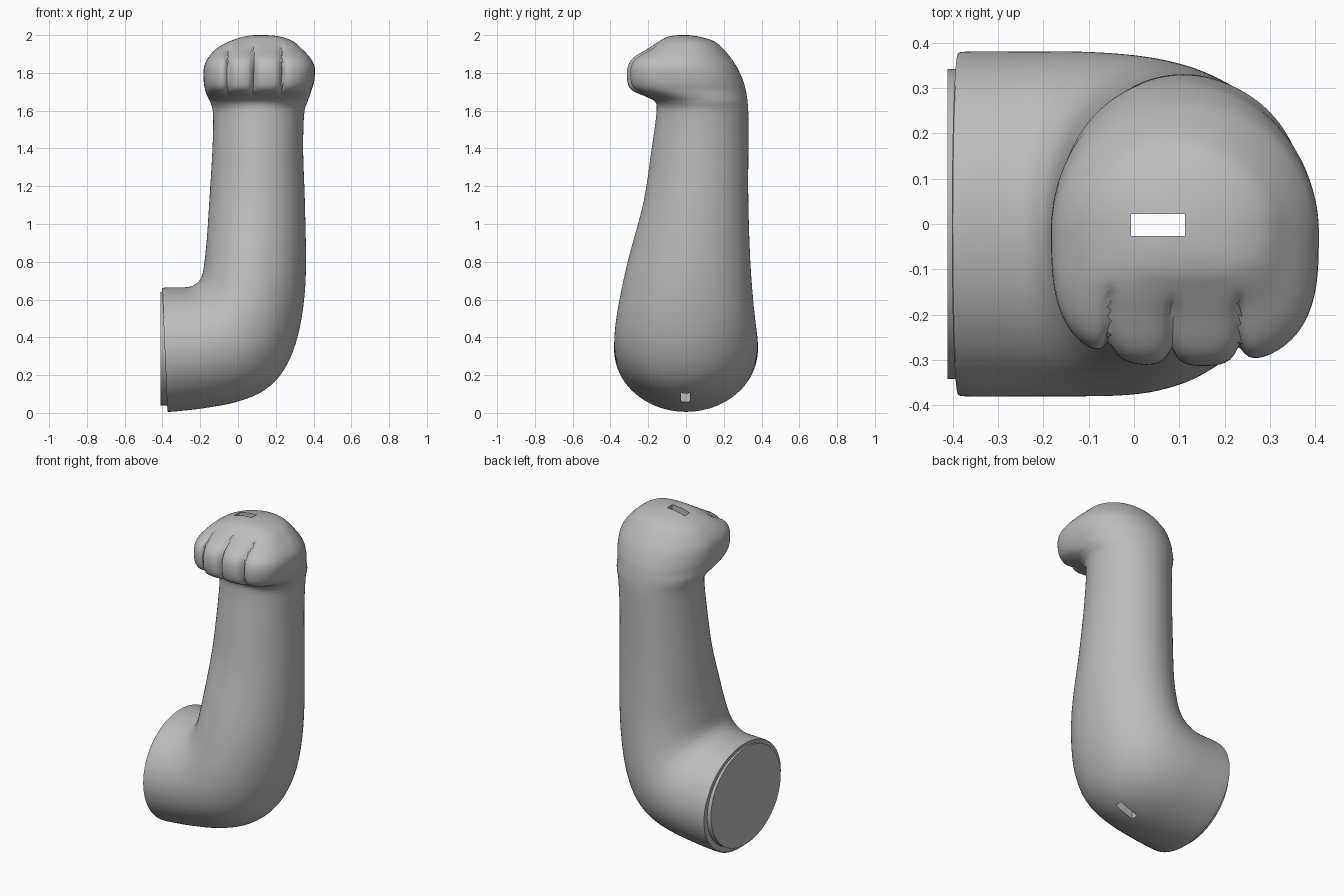
import bpy, bmesh, math
from mathutils import Vector

if "Cube" in bpy.data.objects:
    bpy.data.objects.remove(bpy.data.objects["Cube"])

SIDES = 192

grey = bpy.data.materials.new("plain grey")
grey.use_nodes = True
grey.diffuse_color = (0.5, 0.5, 0.5, 1)
grey.node_tree.nodes["Principled BSDF"].inputs["Base Color"].default_value = (0.5, 0.5, 0.5, 1)

# Arm sections: inner x, inner z, outer x, outer z, front y, back y
ARM = [
    (-.40, .655, -.37, .012, -.373, .373),
    (-.39, .663, -.355, .006, -.38, .38),
    (-.28, .665, -.18, .025, -.38, .38),
    (-.235, .675, 0, .06, -.38, .38),
    (-.205, .70, .14, .12, -.378, .375),
    (-.19, .73, .245, .23, -.37, .367),
    (-.18, .78, .32, .42, -.35, .355),
    (-.165, .92, .358, .70, -.305, .34),
    (-.15, 1.15, .355, 1.08, -.225, .33),
    (-.135, 1.4, .345, 1.38, -.183, .33),
]
# Fist sections: z, left x, right x, front y, back y
FIST = [
    (1.58, -.132, .35, -.157, .33),
    (1.645, -.147, .367, -.163, .326),
    (1.675, -.162, .378, -.215, .322),
    (1.71, -.174, .39, -.29, .316),
    (1.76, -.182, .404, -.312, .302),
    (1.83, -.18, .406, -.31, .27),
    (1.88, -.158, .382, -.28, .236),
    (1.93, -.112, .335, -.2, .195),
    (1.965, -.05, .295, -.145, .152),
    (1.985, .005, .25, -.112, .1),
    (1.996, .05, .2, -.075, .045),
    (2.0, .09, .15, -.035, .01),
]
GROOVES = (-.055, .083, .232)


def smoothstep(a, b, x):
    t = min(1, max(0, (x - a) / (b - a)))
    return t * t * (3 - 2 * t)


def ring(row):
    """Rounded section between an inner and an outer point."""
    ix, iz, ox, oz, yf, yb = row
    centre = Vector(((ix + ox) / 2, (yf + yb) / 2, (iz + oz) / 2))
    across = Vector(((ox - ix) / 2, 0, (oz - iz) / 2))
    depth = (yb - yf) / 2
    fist = smoothstep(1.6, 1.75, centre.z)
    points = []
    for k in range(SIDES):
        a = 2 * math.pi * k / SIDES
        c, s = math.cos(a), math.sin(a)
        n = 2 + 1.1 * fist if s < 0 else 2
        r = (abs(c) ** n + abs(s) ** n) ** (-1 / n)
        p = centre + across * (r * c)
        p.y += depth * r * s
        # Press the gaps between the fingers into the front of the fist
        mask = smoothstep(1.66, 1.72, p.z) * (1 - smoothstep(1.9, 1.965, p.z))
        mask *= smoothstep(.08, .16, -p.y)
        p.y += mask * sum(.042 * math.exp(-abs(p.x - g) / .016) for g in GROOVES)
        points.append(p)
    return points


def smooth_rows(rows, steps):
    """Catmull-Rom interpolation of the section rows."""
    out = []
    for i in range(len(rows) - 1):
        four = [rows[min(max(i + d, 0), len(rows) - 1)] for d in (-1, 0, 1, 2)]
        for j in range(steps):
            t = j / steps
            out.append([q + t / 2 * (r - p + t * (2 * p - 5 * q + 4 * r - s
                        + t * (3 * (q - r) + s - p))) for p, q, r, s in zip(*four)])
    return out + [rows[-1]]


def loft(name, rows):
    bm = bmesh.new()
    loops = [[bm.verts.new(p) for p in ring(row)] for row in rows]
    for low, high in zip(loops, loops[1:]):
        for k in range(SIDES):
            m = (k + 1) % SIDES
            bm.faces.new((low[k], low[m], high[m], high[k]))
    bm.faces.new(loops[0])
    bm.faces.new(loops[-1])
    bmesh.ops.recalc_face_normals(bm, faces=bm.faces)
    mesh = bpy.data.meshes.new(name)
    bm.to_mesh(mesh)
    bm.free()
    mesh.materials.append(grey)
    obj = bpy.data.objects.new(name, mesh)
    bpy.context.collection.objects.link(obj)
    return obj


def select(obj):
    bpy.ops.object.select_all(action='DESELECT')
    obj.select_set(True)
    bpy.context.view_layer.objects.active = obj


# Bent arm with closed fist
rows = ARM + [(x0, z, x1, z, yf, yb) for z, x0, x1, yf, yb in FIST]
arm = loft("arm_and_fist", smooth_rows(rows, 4))

# Flat disc set into the upper arm opening
plug = loft("shoulder_disc", [(-.411, .64, -.411, .04, -.342, .342),
                              (-.355, .64, -.355, .04, -.342, .342)])

# Slot running straight down through the whole arm
bpy.ops.mesh.primitive_cube_add(size=1, location=(.053, -.002, 1))
cutter = bpy.context.object
cutter.name = "slot_cutter"
cutter.scale = (.12, .048, 3)
cutter.hide_render = True
cutter.data.materials.append(grey)
cut = arm.modifiers.new("slot", 'BOOLEAN')
cut.operation = 'DIFFERENCE'
cut.solver = 'EXACT'
cut.object = cutter
select(arm)
bpy.ops.object.modifier_apply(modifier=cut.name)
bpy.data.objects.remove(cutter)

for obj in (arm, plug):
    select(obj)
    bpy.ops.object.shade_smooth_by_angle(angle=math.radians(30))
